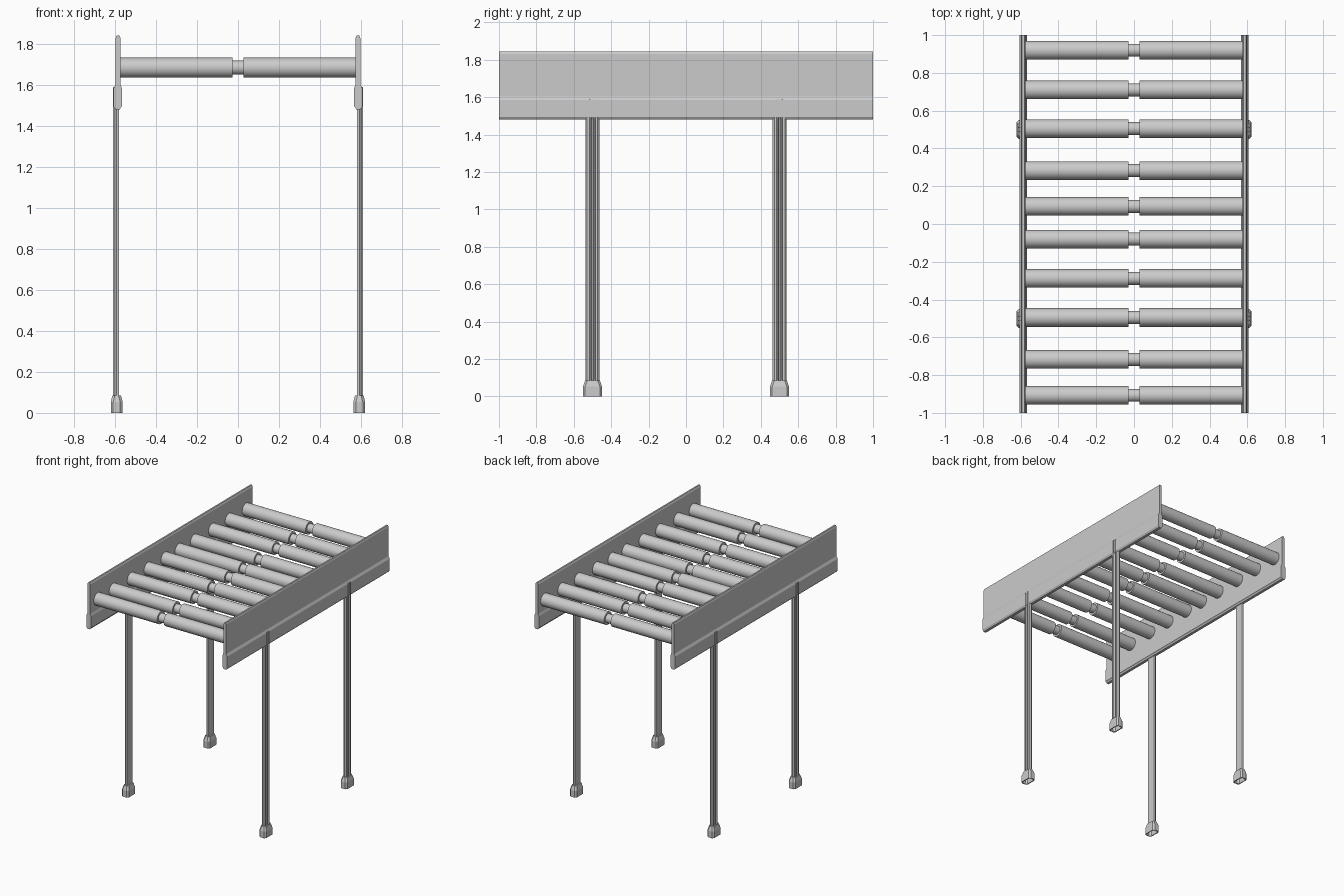
import bpy, bmesh, math

if "Cube" in bpy.data.objects:
    bpy.data.objects.remove(bpy.data.objects["Cube"], do_unlink=True)

steel = bpy.data.materials.new("light grey steel")
steel.use_nodes = True
GREY = (0.6, 0.6, 0.6, 1)
steel.diffuse_color = GREY
steel.node_tree.nodes["Principled BSDF"].inputs["Base Color"].default_value = GREY


def finish(name, bm, smooth=False):
    bmesh.ops.recalc_face_normals(bm, faces=bm.faces)
    mesh = bpy.data.meshes.new(name)
    bm.to_mesh(mesh)
    bm.free()
    mesh.materials.append(steel)
    ob = bpy.data.objects.new(name, mesh)
    bpy.context.collection.objects.link(ob)
    if smooth:
        bpy.ops.object.select_all(action='DESELECT')
        ob.select_set(True)
        bpy.context.view_layer.objects.active = ob
        bpy.ops.object.shade_smooth_by_angle(angle=math.radians(35))
    return ob


def loft(bm, rings, cap_start=True, cap_end=True):
    """Skin a list of closed rings of equal length."""
    loops = [[bm.verts.new(p) for p in ring] for ring in rings]
    n = len(loops[0])
    for a, b in zip(loops, loops[1:]):
        for i in range(n):
            j = (i + 1) % n
            bm.faces.new((a[i], a[j], b[j], b[i]))
    if cap_start:
        bm.faces.new(loops[0])
    if cap_end:
        bm.faces.new(loops[-1])


# Side rails: thin plate with a thicker bottom flange, swept along y
rail_profile = [(0.572, 1.49), (0.577, 1.482), (0.598, 1.482), (0.607, 1.495),
                (0.607, 1.585), (0.597, 1.603), (0.597, 1.83), (0.592, 1.843),
                (0.58, 1.843), (0.574, 1.83), (0.574, 1.603), (0.567, 1.585),
                (0.567, 1.495)]


def rail(name, side):
    bm = bmesh.new()
    loft(bm, [[(side * x, y, z) for x, z in rail_profile] for y in (-1, 1)])
    finish(name, bm)


# Legs: slotted section, with two lips beside a central groove
half_leg = [(0.582, 0.035), (0.594, 0.038), (0.604, 0.028), (0.604, 0.015),
            (0.611, 0.013), (0.611, 0.009), (0.596, 0.004)]
leg_profile = half_leg + [(x, -y) for x, y in reversed(half_leg)]


def leg(name, side, yc):
    bm = bmesh.new()
    loft(bm, [[(side * x, yc + y, z) for x, y in leg_profile] for z in (0.05, 1.59)])
    finish(name, bm)


# Feet: hollow boots with chamfered corners, tapering up to the leg
def foot_ring(side, yc, hx, hy, z, c=0.012):
    corners = [(hx, hy - c), (hx - c, hy), (c - hx, hy), (-hx, hy - c),
               (-hx, c - hy), (c - hx, -hy), (hx - c, -hy), (hx, c - hy)]
    return [(side * (0.592 + x), yc + y, z) for x, y in corners]


def foot(name, side, yc):
    sizes = [(0.022, 0.044, 0.05), (0.022, 0.044, 0), (0.029, 0.051, 0),
             (0.029, 0.051, 0.052), (0.021, 0.04, 0.085)]
    bm = bmesh.new()
    loft(bm, [foot_ring(side, yc, *s) for s in sizes])
    finish(name, bm)


for side, label in ((1, "left"), (-1, "right")):
    rail(label + "_side_rail", side)
    for yc, end in ((-0.5, "front"), (0.5, "back")):
        leg(f"{end}_{label}_leg", side, yc)
        foot(f"{end}_{label}_foot", side, yc)

# Rollers: two wide drums joined by a narrow core
roller_y = [-0.907, -0.717, -0.495, -0.288, -0.08, 0.093, 0.283, 0.505, 0.71, 0.92]
steps = [(-0.576, 0.049), (-0.028, 0.049), (-0.028, 0.034),
         (0.028, 0.034), (0.028, 0.049), (0.576, 0.049)]
SIDES = 32
for i, yc in enumerate(roller_y):
    bm = bmesh.new()
    rings = []
    for x, r in steps:
        angles = [2 * math.pi * k / SIDES for k in range(SIDES)]
        rings.append([(x, yc + r * math.cos(a), 1.685 + r * math.sin(a)) for a in angles])
    loft(bm, rings)
    finish(f"roller_{i + 1}", bm, smooth=True)
